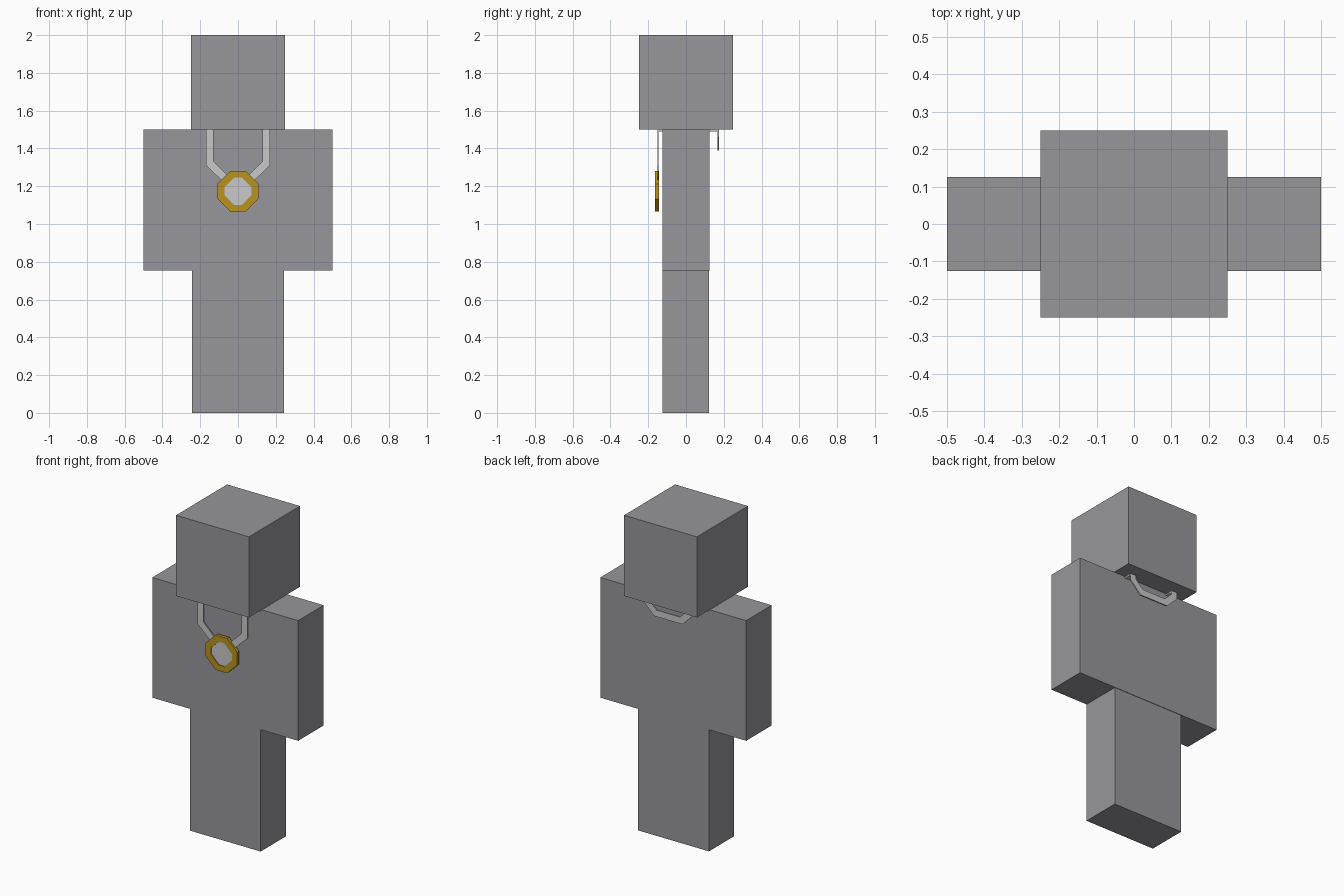
import bpy, bmesh
from mathutils import Vector

if "Cube" in bpy.data.objects:
    bpy.data.objects.remove(bpy.data.objects["Cube"])


def material(name, rgb):
    m = bpy.data.materials.new(name)
    m.diffuse_color = (*rgb, 1)
    m.use_nodes = True
    m.node_tree.nodes["Principled BSDF"].inputs["Base Color"].default_value = m.diffuse_color
    return m


GREY = material("body_grey", (0.31, 0.305, 0.33))
SILVER = material("light_silver", (0.58, 0.58, 0.59))
GOLD = material("gold", (0.48, 0.29, 0.014))


def finish(name, bm, mat):
    bmesh.ops.recalc_face_normals(bm, faces=bm.faces)
    me = bpy.data.meshes.new(name)
    bm.to_mesh(me)
    bm.free()
    me.materials.append(mat)
    ob = bpy.data.objects.new(name, me)
    bpy.context.collection.objects.link(ob)
    return ob


def box(name, lo, hi, mat):
    bm = bmesh.new()
    bmesh.ops.create_cube(bm, size=1)
    lo, hi = Vector(lo), Vector(hi)
    for v in bm.verts:
        v.co = (lo + hi) / 2 + v.co * (hi - lo)
    return finish(name, bm, mat)


def strip(name, outer, inner, y0, y1, mat, closed=False):
    """Flat band between two matching x-z outlines, with depth y0 to y1."""
    bm = bmesh.new()
    rows = [[bm.verts.new((x, y, z)) for x, z in pts]
            for pts, y in ((outer, y0), (inner, y0), (inner, y1), (outer, y1))]
    n = len(outer)
    for i in range(n if closed else n - 1):
        j = (i + 1) % n
        for k in range(4):
            a, b = rows[k], rows[(k + 1) % 4]
            bm.faces.new((a[i], a[j], b[j], b[i]))
    if not closed:
        for e in (0, -1):
            bm.faces.new([r[e] for r in rows])
    return finish(name, bm, mat)


def mirrored(pts):
    return pts + [(-x, z) for x, z in reversed(pts)]


def octagon(r, f, cz):
    half = [(f, r), (r, f), (r, -f), (f, -r)]
    return [(x, cz + z) for x, z in mirrored(half)]


# Blocky figure
box("head", (-0.25, -0.25, 1.5), (0.25, 0.25, 2), GREY)
box("torso", (-0.25, -0.125, 0.755), (0.25, 0.125, 1.5), GREY)
for s, side in ((-1, "left"), (1, "right")):
    xs = sorted((s * 0.25, s * 0.5))
    box(side + "_arm", (xs[0], -0.125, 0.755), (xs[1], 0.125, 1.5), GREY)
    xs = sorted((0, s * 0.243))
    box(side + "_leg", (xs[0], -0.125, 0), (xs[1], 0.122, 0.755), GREY)
    # Necklace band over the shoulder
    xs = sorted((s * 0.13, s * 0.17))
    box(side + "_shoulder_band", (xs[0], -0.151, 1.49),
        (xs[1], 0.174, 1.499), SILVER)

# Necklace front, running down to the pendant
strip("front_band",
      mirrored([(0.17, 1.498), (0.17, 1.31), (0.07, 1.215)]),
      mirrored([(0.13, 1.498), (0.13, 1.332), (0.045, 1.248)]),
      -0.152, -0.145, SILVER)

# Necklace back, sagging between the shoulders
strip("back_band",
      mirrored([(0.17, 1.498), (0.17, 1.46), (0.098, 1.388)]),
      mirrored([(0.13, 1.498), (0.13, 1.477), (0.08, 1.428)]),
      0.166, 0.174, SILVER)

# Octagonal pendant with an inset stone
strip("pendant_ring", octagon(0.108, 0.04, 1.173), octagon(0.072, 0.02, 1.173),
      -0.163, -0.143, GOLD, closed=True)
bm = bmesh.new()
face = bm.faces.new([bm.verts.new((x, -0.157, z))
                     for x, z in octagon(0.072, 0.02, 1.173)])
ext = bmesh.ops.extrude_face_region(bm, geom=[face], use_keep_orig=True)
for v in ext["geom"]:
    if isinstance(v, bmesh.types.BMVert):
        v.co.y = -0.147
finish("pendant_stone", bm, SILVER)
